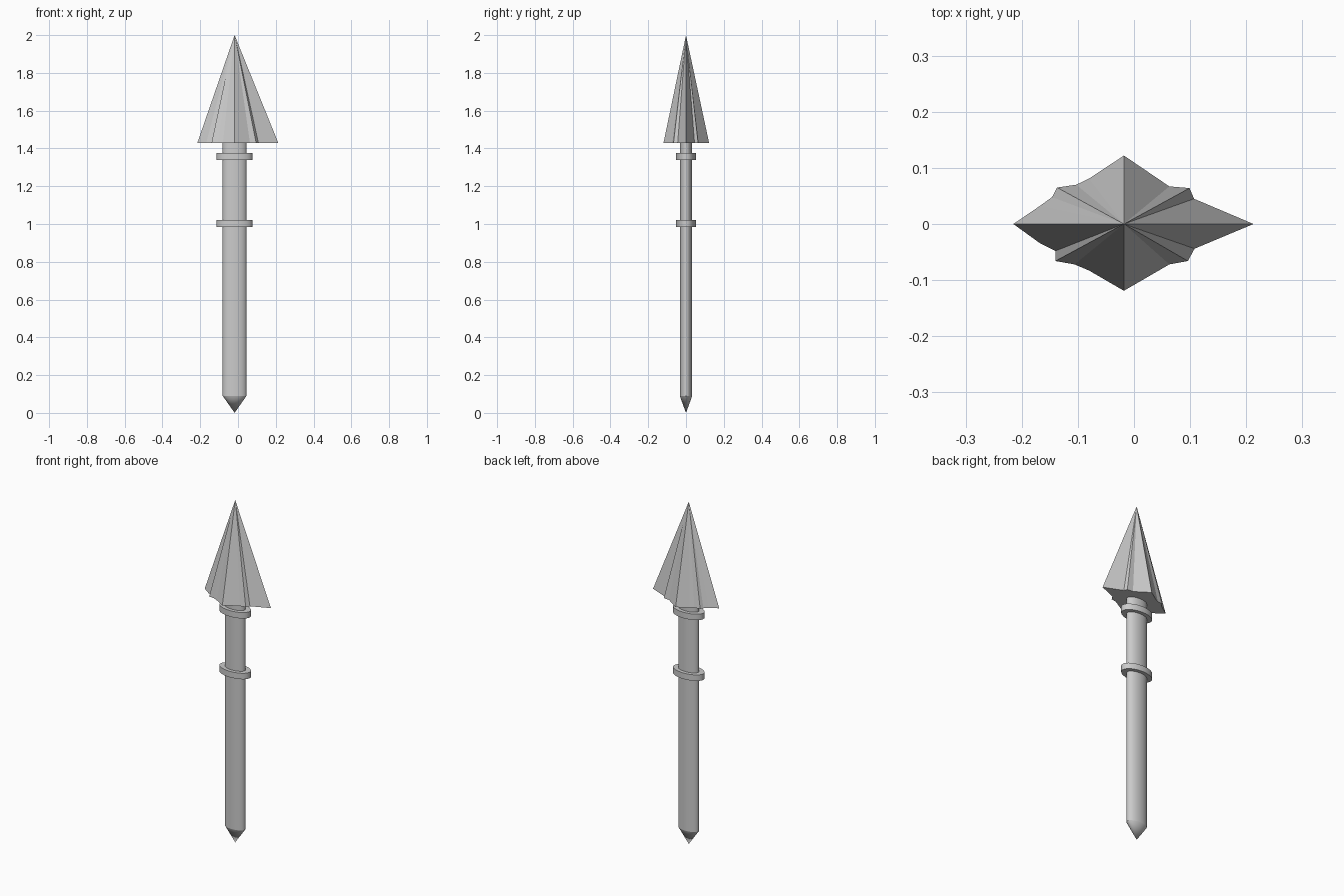
import bpy, bmesh, math

if "Cube" in bpy.data.objects:
    bpy.data.objects.remove(bpy.data.objects["Cube"])

CX = -0.018  # spear axis is slightly off centre because the head is lopsided


def make_object(name, bm, smooth=False):
    bmesh.ops.recalc_face_normals(bm, faces=bm.faces)
    mesh = bpy.data.meshes.new(name)
    bm.to_mesh(mesh)
    bm.free()
    obj = bpy.data.objects.new(name, mesh)
    bpy.context.collection.objects.link(obj)
    if smooth:
        bpy.context.view_layer.objects.active = obj
        obj.select_set(True)
        bpy.ops.object.shade_smooth_by_angle(angle=math.radians(30))
        obj.select_set(False)
    return obj


def oval_solid(name, rx, ry, z0, z1, bottom_scale=1.0, sides=32):
    """Oval cylinder, or a cone pointing down when bottom_scale is 0."""
    bm = bmesh.new()
    bmesh.ops.create_cone(bm, cap_ends=True, segments=sides,
                          radius1=bottom_scale, radius2=1, depth=1)
    bmesh.ops.remove_doubles(bm, verts=bm.verts, dist=1e-5)
    for v in bm.verts:
        v.co = (CX + v.co.x * rx, v.co.y * ry, z0 + (v.co.z + 0.5) * (z1 - z0))
    return make_object(name, bm, smooth=True)


# Shaft with pointed butt
oval_solid("shaft", 0.063, 0.033, 0.09, 1.45)
oval_solid("butt_point", 0.063, 0.033, 0.0, 0.09, bottom_scale=0.0)

# Collars
for name, z in (("lower_collar", 0.985), ("upper_collar", 1.34)):
    oval_solid(name, 0.095, 0.053, z, z + 0.035)

# Spearhead: star-shaped base outline drawn to a point
outline = [(0.213, 0), (0.107, 0.045), (0.099, 0.064), (0.063, 0.067),
           (CX, 0.122), (-0.08, 0.081), (-0.103, 0.07), (-0.137, 0.065),
           (-0.146, 0.048), (-0.168, 0.032), (-0.215, 0),
           (-0.168, -0.034), (-0.14, -0.048), (-0.14, -0.066),
           (-0.106, -0.072), (-0.08, -0.083), (CX, -0.119),
           (0.063, -0.072), (0.096, -0.066), (0.108, -0.044)]
bm = bmesh.new()
ring = [bm.verts.new((x, y, 1.43)) for x, y in outline]
tip = bm.verts.new((CX, 0, 2.0))
hub = bm.verts.new((CX, 0, 1.43))
for i, a in enumerate(ring):
    b = ring[(i + 1) % len(ring)]
    bm.faces.new((a, b, tip))
    bm.faces.new((b, a, hub))
make_object("spearhead", bm)
